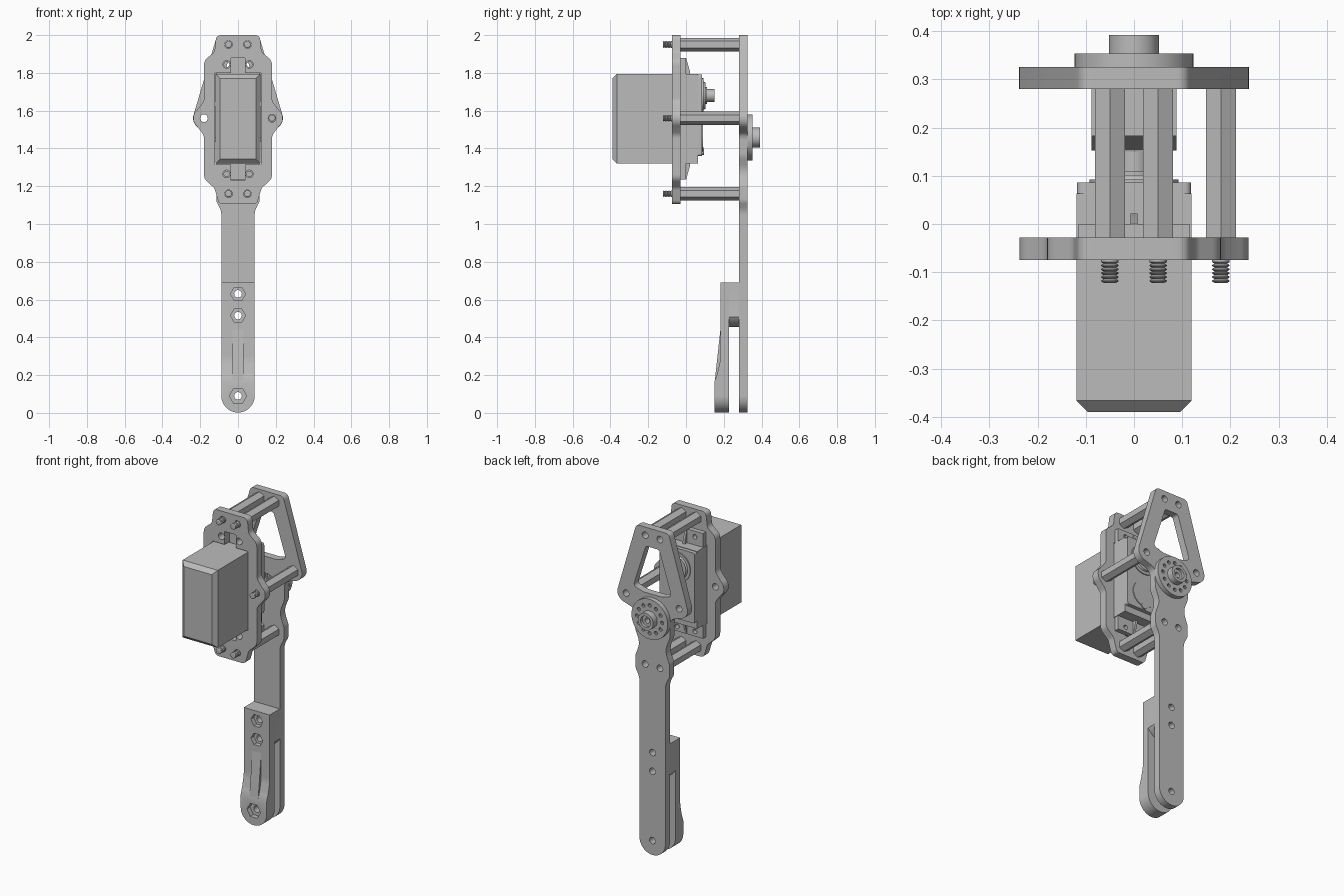
import bpy, bmesh
from math import sin, cos, tan, radians, pi
from mathutils import Vector, Matrix

cube = bpy.data.objects.get("Cube")
if cube:
    bpy.data.objects.remove(cube, do_unlink=True)

grey = bpy.data.materials.new("grey")
grey.use_nodes = True
grey.diffuse_color = (0.5, 0.5, 0.5, 1)
grey.node_tree.nodes["Principled BSDF"].inputs["Base Color"].default_value = (0.5, 0.5, 0.5, 1)

FRONT = Matrix(((1, 0, 0), (0, 0, -1), (0, 1, 0))).to_4x4()   # outline in x, z
SIDE = Matrix(((0, 0, 1), (1, 0, 0), (0, 1, 0))).to_4x4()     # outline in y, z
parts = []


# ---- outline helpers ----
def arc(cx, cz, r, a0=0, a1=360, n=24):
    closed = a1 - a0 == 360
    angles = [radians(a0 + (a1 - a0) * i / (n if closed else n - 1)) for i in range(n)]
    return [(cx + r * cos(a), cz + r * sin(a)) for a in angles]


def hexagon(cx, cz, r, turn=0):
    return arc(cx, cz, r, turn, turn + 360, 6)


def rect(x0, z0, x1, z1):
    return [(x0, z0), (x1, z0), (x1, z1), (x0, z1)]


def mirrored(half):
    return half + [(-p[0],) + tuple(p[1:]) for p in reversed(half)]


def rounded(points, steps=6):
    """Points with a third value get a corner of that radius."""
    out = []
    for i, p in enumerate(points):
        c = Vector(p[:2])
        if len(p) < 3:
            out.append(tuple(c))
            continue
        a = Vector(points[i - 1][:2]) - c
        b = Vector(points[(i + 1) % len(points)][:2]) - c
        t = min(p[2] / max(tan(a.angle(b) / 2), 0.01), a.length * 0.48, b.length * 0.48)
        p0, p1 = c + a.normalized() * t, c + b.normalized() * t
        for k in range(steps + 1):
            u = k / steps
            out.append(tuple(p0 * (1 - u) ** 2 + c * 2 * u * (1 - u) + p1 * u * u))
    return out


# ---- solid helpers ----
def finish(name, bm):
    bmesh.ops.remove_doubles(bm, verts=bm.verts, dist=1e-5)
    bmesh.ops.recalc_face_normals(bm, faces=bm.faces)
    me = bpy.data.meshes.new(name)
    bm.to_mesh(me)
    bm.free()
    me.materials.append(grey)
    ob = bpy.data.objects.new(name, me)
    bpy.context.collection.objects.link(ob)
    parts.append(ob)
    return ob


def evaluated(ob):
    deps = bpy.context.evaluated_depsgraph_get()
    bm = bmesh.new()
    me = bpy.data.meshes.new_from_object(ob.evaluated_get(deps))
    bm.from_mesh(me)
    bpy.data.meshes.remove(me)
    return bm


def slab(name, outlines, d0, d1, frame=FRONT):
    """Extrude an outline, with further outlines as holes, from d0 to d1."""
    cu = bpy.data.curves.new(name + "_outline", "CURVE")
    cu.dimensions, cu.fill_mode = "2D", "BOTH"
    cu.extrude = (d1 - d0) / 2
    for pts in outlines:
        sp = cu.splines.new("POLY")
        sp.points.add(len(pts) - 1)
        for q, p in zip(sp.points, pts):
            q.co = (p[0], p[1], 0, 1)
        sp.use_cyclic_u = True
    tmp = bpy.data.objects.new(name + "_outline", cu)
    bpy.context.collection.objects.link(tmp)
    bpy.context.view_layer.update()
    bm = evaluated(tmp)
    bpy.data.objects.remove(tmp, do_unlink=True)
    mid = (d0 + d1) / 2
    shift = Vector((0, mid, 0)) if frame is FRONT else Vector((mid, 0, 0))
    bm.transform(Matrix.Translation(shift) @ frame)
    return finish(name, bm)


def lathe(name, profile, x, z, n=32):
    """Spin (radius, y) points round an axis along y."""
    bm = bmesh.new()
    vs = [bm.verts.new((x + r, y, z)) for r, y in profile]
    es = [bm.edges.new(e) for e in zip(vs, vs[1:])]
    bmesh.ops.spin(bm, geom=vs + es, cent=(x, 0, z), axis=(0, 1, 0), angle=2 * pi, steps=n)
    return finish(name, bm)


def combine(ob, tool, operation):
    mod = ob.modifiers.new("cut", "BOOLEAN")
    mod.object, mod.operation, mod.solver = tool, operation, "EXACT"
    bpy.context.view_layer.update()
    bm = evaluated(ob)
    ob.modifiers.clear()
    bm.to_mesh(ob.data)
    bm.free()
    parts.remove(tool)
    bpy.data.objects.remove(tool, do_unlink=True)


# ---- shared positions ----
PIVOT = 0.09
HORN = 1.458
posts = [(sx * 0.05, z) for z in (1.16, 1.95) for sx in (-1, 1)] + [(0.18, 1.56)]
plate_holes = [arc(x, z, 0.02) for x, z in posts + [(-0.18, 1.56)]]
arm_bolts = [arc(0, z, 0.02) for z in (PIVOT, 0.515, 0.63)]
tab_holes = [arc(sx * 0.06, z, 0.02) for sx in (-1, 1) for z in (1.265, 1.845)]

# ---- front plate with motor window ----
half = [(0.10, 1.105, 0.03), (0.125, 1.19, 0.04), (0.18, 1.24, 0.05), (0.18, 1.47, 0.05)]
half += arc(0.18, 1.56, 0.057, -50, 50, 12)
half += [(0.18, 1.65, 0.05), (0.18, 1.865, 0.05), (0.125, 1.91, 0.04), (0.115, 2.0, 0.03)]
window = mirrored([(0.038, 1.23), (0.038, 1.315), (0.122, 1.315),
                   (0.122, 1.80), (0.038, 1.80), (0.038, 1.88)])
slab("front_plate", [rounded(mirrored(half)), window] + plate_holes + tab_holes, -0.075, -0.028)

# ---- long rear arm ----
half = arc(0, PIVOT, 0.088, -86, 0, 16)
half += [(0.088, 1.07, 0.1), (0.115, 1.12, 0.05), (0.115, 1.20, 0.05), (0.085, 1.28, 0.1),
         (0.118, 1.36, 0.08), (0.12, 1.48, 0.05)]
half += arc(0.18, 1.56, 0.058, -70, 15, 12)
half += [(0.125, 1.95, 0.05), (0.11, 2.0, 0.03)]
opening = rounded(mirrored([(0.06, 1.60, 0.04), (0.13, 1.62, 0.025), (0.045, 1.885, 0.02)]))
slab("rear_arm", [rounded(mirrored(half)), opening, arc(0, HORN, 0.04)] + plate_holes + arm_bolts,
     0.28, 0.325)

# ---- output horn ----
ring = [arc(0.085 * cos(a), HORN + 0.085 * sin(a), 0.011, n=10)
        for a in (radians(30 * i) for i in range(12))]
slab("horn_disc", [arc(0, HORN, 0.123, n=48), arc(0, HORN, 0.03)] + ring, 0.325, 0.353)
lathe("horn_hub", [(0.03, 0.353), (0.052, 0.353), (0.052, 0.392), (0.034, 0.392),
                   (0.034, 0.375), (0.016, 0.375), (0.016, 0.33), (0.03, 0.33), (0.03, 0.353)], 0, HORN)

# ---- hexagonal standoffs and threaded screws ----
for i, (x, z) in enumerate(posts):
    slab(f"standoff_{i + 1}", [hexagon(x, z, 0.036, 30)], -0.028, 0.28)
    thread = [(0, -0.122)]
    for k in range(6):
        y = -0.122 + k * 0.008
        thread += [(0.013, y), (0.018, y + 0.003), (0.018, y + 0.005)]
    lathe(f"screw_{i + 1}", thread + [(0.018, -0.028), (0, -0.028)], x, z, 16)

# ---- motor: chamfered case, lid, mounting tabs, ribs, shaft ----
bm = bmesh.new()
bmesh.ops.create_cube(bm, size=1, matrix=Matrix.Translation((0, -0.1635, 1.5575))
                      @ Matrix.Diagonal((0.238, 0.453, 0.475, 1)))
rim = [e for e in bm.edges if all(v.co.y < -0.3 for v in e.verts)]
bmesh.ops.bevel(bm, geom=rim, offset=0.024, segments=1, affect="EDGES")
finish("motor_case", bm)
slab("motor_lid", [rounded([(x, z, 0.015) for x, z in rect(-0.118, 1.36, 0.118, 1.792)])], 0.063, 0.086)
slab("motor_tabs", [rect(-0.115, 1.235, 0.115, 1.88)]
     + [arc(sx * 0.06, z, 0.014) for sx in (-1, 1) for z in (1.265, 1.845)], -0.028, 0)
slab("upper_tab_rib", [[(0, 1.79), (0.022, 1.79), (0.022, 1.805), (0, 1.88)]], -0.007, 0.007, SIDE)
slab("lower_tab_rib", [[(0, 1.235), (0.022, 1.31), (0.022, 1.33), (0, 1.33)]], -0.007, 0.007, SIDE)
lathe("shaft_boss", [(0, 0.086), (0.092, 0.086), (0.092, 0.092), (0.075, 0.092), (0.07, 0.102),
                     (0.045, 0.102), (0.045, 0.11), (0, 0.11)], 0, 1.68)
lathe("gear_cover", [(0, 0.086), (0.08, 0.086), (0.08, 0.091), (0, 0.091)], 0, 1.46)
lathe("lid_stud", [(0, 0.086), (0.02, 0.086), (0.02, 0.094), (0, 0.094)], 0, 1.385)
lathe("output_shaft", [(0, 0.11), (0.034, 0.11), (0.034, 0.15), (0.015, 0.15),
                       (0.015, 0.125), (0, 0.125)], 0, 1.68, 24)

# ---- lower clevis: leaf, spacer, rib ----
half = arc(0, PIVOT, 0.088, -86, 0, 16) + [(0.088, 0.69)]
leaf = slab("clevis_leaf", [mirrored(half)] + arm_bolts, 0.1, 0.24)
profile = rounded([(0.152, -0.05), (0.152, 0.17), (0.166, 0.21, 0.15), (0.182, 0.28, 0.2),
                   (0.182, 0.72), (0.228, 0.72), (0.228, -0.05)])
combine(leaf, slab("leaf_profile", [profile], -0.2, 0.2, SIDE), "INTERSECT")
for z, r, depth in ((PIVOT, 0.046, 0.182), (0.515, 0.04, 0.21), (0.63, 0.04, 0.21)):
    combine(leaf, slab("nut_pocket", [hexagon(0, z, r)], 0.05, depth), "DIFFERENCE")
slab("clevis_spacer", [[(0.088, 0.69), (-0.088, 0.69)] + arc(0, 0.555, 0.1, 208, 332, 16)
                       + [(0.088, 0.51)]] + arm_bolts[1:], 0.228, 0.28)
slab("clevis_rib", [[(0.152, 0.165), (0.2, 0.165), (0.2, 0.44), (0.182, 0.44)]], -0.03, 0.03, SIDE)

# ---- smooth round walls, keep edges sharp ----
bpy.ops.object.select_all(action="DESELECT")
for ob in parts:
    ob.select_set(True)
bpy.context.view_layer.objects.active = parts[0]
bpy.ops.object.shade_smooth_by_angle(angle=radians(30))
